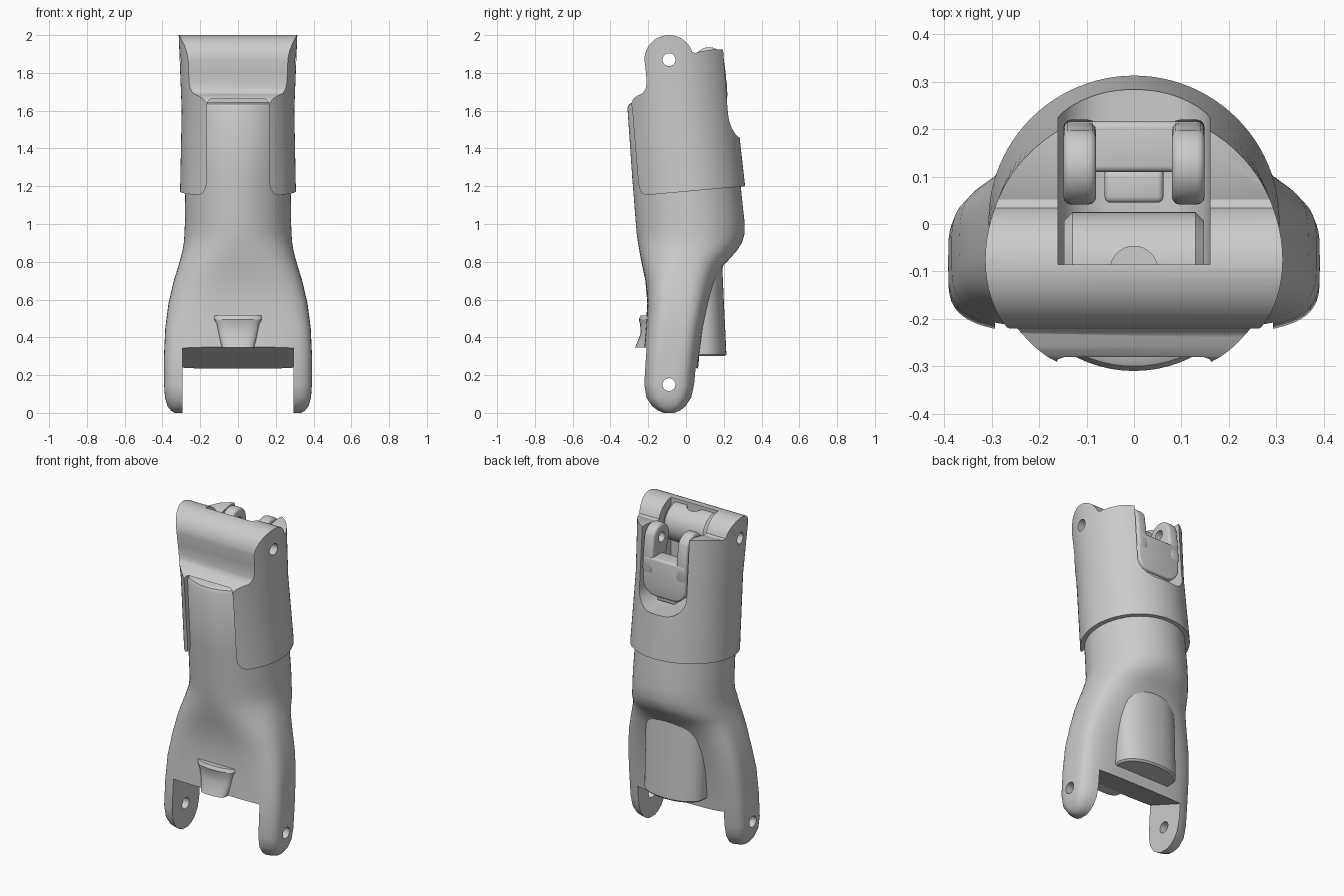
import bpy, bmesh, math

if "Cube" in bpy.data.objects:
    bpy.data.objects.remove(bpy.data.objects["Cube"])

def finish(name, bm):
    bmesh.ops.recalc_face_normals(bm, faces=bm.faces[:])
    me = bpy.data.meshes.new(name)
    bm.to_mesh(me)
    bm.free()
    ob = bpy.data.objects.new(name, me)
    bpy.context.collection.objects.link(ob)
    return ob

def loft(name, rows, seg=72):
    """Stack of superellipse rings: (z, half width, front y, back y, exponent)."""
    bm = bmesh.new()
    rings = []
    for z, a, yf, yb, n in rows:
        ring = []
        for i in range(seg):
            t = 2 * math.pi * i / seg
            c, s = math.cos(t), math.sin(t)
            x = a * math.copysign(abs(c) ** (2 / n), c)
            y = (yf + yb) / 2 + (yb - yf) / 2 * math.copysign(abs(s) ** (2 / n), s)
            ring.append(bm.verts.new((x, y, z)))
        rings.append(ring)
    for r0, r1 in zip(rings, rings[1:]):
        for i in range(seg):
            j = (i + 1) % seg
            bm.faces.new((r0[i], r0[j], r1[j], r1[i]))
    bm.faces.new(rings[0])
    bm.faces.new(rings[-1])
    return finish(name, bm)

def prism(name, pts, lo, hi, axis='X'):
    """Extrude a (y,z), (x,z) or (x,y) outline along X, Y or Z."""
    place = {'X': lambda p, h: (h, p[0], p[1]),
             'Y': lambda p, h: (p[0], h, p[1]),
             'Z': lambda p, h: (p[0], p[1], h)}[axis]
    bm = bmesh.new()
    a = [bm.verts.new(place(p, lo)) for p in pts]
    b = [bm.verts.new(place(p, hi)) for p in pts]
    for i in range(len(pts)):
        j = (i + 1) % len(pts)
        bm.faces.new((a[i], a[j], b[j], b[i]))
    bm.faces.new(a)
    bm.faces.new(b)
    return finish(name, bm)

def arc(cx, cy, r, a0, a1, n):
    return [(cx + r * math.cos(math.radians(a0 + (a1 - a0) * i / n)),
             cy + r * math.sin(math.radians(a0 + (a1 - a0) * i / n))) for i in range(n + 1)]

def disc(cx, cy, r, n=32):
    return arc(cx, cy, r, 0, 360, n)[:-1]

def apply(ob, mod):
    bpy.context.view_layer.objects.active = ob
    bpy.ops.object.modifier_apply(modifier=mod.name)

def boolean(ob, tool, op='DIFFERENCE'):
    m = ob.modifiers.new('cut', 'BOOLEAN')
    m.operation, m.object, m.solver = op, tool, 'EXACT'
    apply(ob, m)
    bpy.data.objects.remove(tool)

def bevel(ob, width, seg=3):
    m = ob.modifiers.new('round', 'BEVEL')
    m.width, m.segments, m.limit_method = width, seg, 'ANGLE'
    m.angle_limit = math.radians(40)
    apply(ob, m)

def pin_hole(ob, y, z, r=0.034):
    boolean(ob, prism('cutter', disc(y, z, r), -1, 1))

def back_slot():
    # U-shaped pocket outline, open at the top and back
    pts = [(0.16, 2.2), (-0.16, 2.2)] + arc(-0.05, 1.57, 0.11, 180, 270, 8) \
        + arc(0.05, 1.57, 0.11, 270, 360, 8)
    return prism('cutter', pts, -0.085, 1, 'Y')

# Lower body: forked legs blending into a round neck that runs up inside the sleeve
body = loft('forked_body', [
    (0.0, .335, -.13, -.05, 3), (.012, .355, -.162, -.018, 3.3), (.035, .373, -.193, .012, 3.6),
    (.08, .386, -.222, .04, 4), (.15, .392, -.234, .056, 4), (.3, .392, -.225, .07, 4),
    (.45, .385, -.213, .09, 4), (.58, .368, -.205, .12, 3.5), (.7, .34, -.215, .155, 3),
    (.78, .315, -.232, .198, 2.6), (.82, .304, -.24, .235, 2.4), (.86, .294, -.247, .27, 2.3),
    (.9, .287, -.254, .296, 2.1), (.95, .283, -.261, .311, 2), (1.02, .281, -.267, .309, 2),
    (1.1, .28, -.273, .30, 2), (1.25, .278, -.285, .285, 2), (1.615, .275, -.31, .25, 2),
    (1.635, .27, -.30, .245, 2), (1.645, .26, -.28, .24, 2)])
boolean(body, prism('cutter', [(-.5, -.1), (.5, -.1), (.5, .06), (-.5, .46)], -.293, .293))
boolean(body, back_slot())
pin_hole(body, -.09, .15)

# Curved tongue under the back overhang
tongue = loft('back_tongue', [(.3, .185, -.03, .205, 2.2), (.31, .195, -.03, .214, 2.2),
                              (.6, .197, -.03, .2, 2.2), (.86, .19, -.03, .188, 2.2)])

# Small cord guide low on the front
guide = loft('front_cord_guide', [
    (.345, .085, -.27, -.15, 3), (.42, .105, -.24, -.15, 3), (.47, .115, -.243, -.15, 2.6),
    (.495, .13, -.25, -.14, 2.2), (.515, .13, -.24, -.14, 2.2)], 40)

# Upper sleeve, trimmed by its side outline with the hinge barrel on top
sleeve = loft('upper_sleeve', [(1.05, .31, -.29, .322, 2), (1.2, .306, -.30, .313, 2),
                               (1.6, .298, -.335, .268, 2), (2.1, .318, -.395, .225, 2)], 96)
outline = [(-.6, 1.118), (.6, 1.226), (.6, 1.925), (.15, 1.925), (.075, 1.913), (.052, 1.905)] \
    + arc(-.09, 1.87, .13, 18, 180, 20) \
    + [(-.212, 1.8), (-.208, 1.75), (-.214, 1.715), (-.23, 1.692), (-.26, 1.678),
       (-.28, 1.662), (-.288, 1.64), (-.312, 1.61), (-.6, 1.58)]
boolean(sleeve, prism('cutter', outline, -1, 1), 'INTERSECT')
half = [(.145, 1.662), (.16, 1.648), (.166, 1.62), (.166, 1.22), (.171, 1.19),
        (.185, 1.165), (.21, 1.152), (.25, 1.145), (.25, .9)]
boolean(sleeve, prism('cutter', half + [(-x, z) for x, z in reversed(half)], -1, -.12, 'Y'))
boolean(sleeve, back_slot())
pin_hole(sleeve, -.09, 1.87)

# Notched hinge bar inside the pocket
bar = prism('hinge_bar', disc(-.09, 1.865, .115, 48), -.148, .148)
bevel(bar, .018, 1)
boolean(bar, prism('cutter', disc(0, -.097, .05), 1.8, 2.2, 'Z'))
pin_hole(bar, -.09, 1.87)

# Back clip: plate with two pierced ears and a lower tab
plate = prism('clip_plate', [(-.145, 1.76), (.145, 1.76)] + arc(.06, 1.615, .085, 0, -90, 8)
              + arc(-.06, 1.615, .085, 270, 180, 8), .11, .216, 'Y')
bevel(plate, .012)
for side, name in ((-1, 'clip_ear_left'), (1, 'clip_ear_right')):
    ear = prism(name, arc(.122, 1.855, .081, 180, 20, 18)
                + [(.21, 1.8), (.22, 1.68), (.2, 1.62), (.13, 1.62), (.07, 1.74)],
                min(side * .08, side * .149), max(side * .08, side * .149))
    bevel(ear, .016)
    pin_hole(ear, .12, 1.855, .03)
tab = prism('clip_tab', [(.045, 1.5), (.2, 1.5), (.2, 1.56), (.11, 1.72), (.045, 1.72)], -.062, .062)
bevel(tab, .012)

# Smooth shading with crisp edges
for ob in bpy.data.objects:
    bpy.ops.object.select_all(action='DESELECT')
    ob.select_set(True)
    bpy.context.view_layer.objects.active = ob
    bpy.ops.object.shade_smooth_by_angle(angle=math.radians(32))
